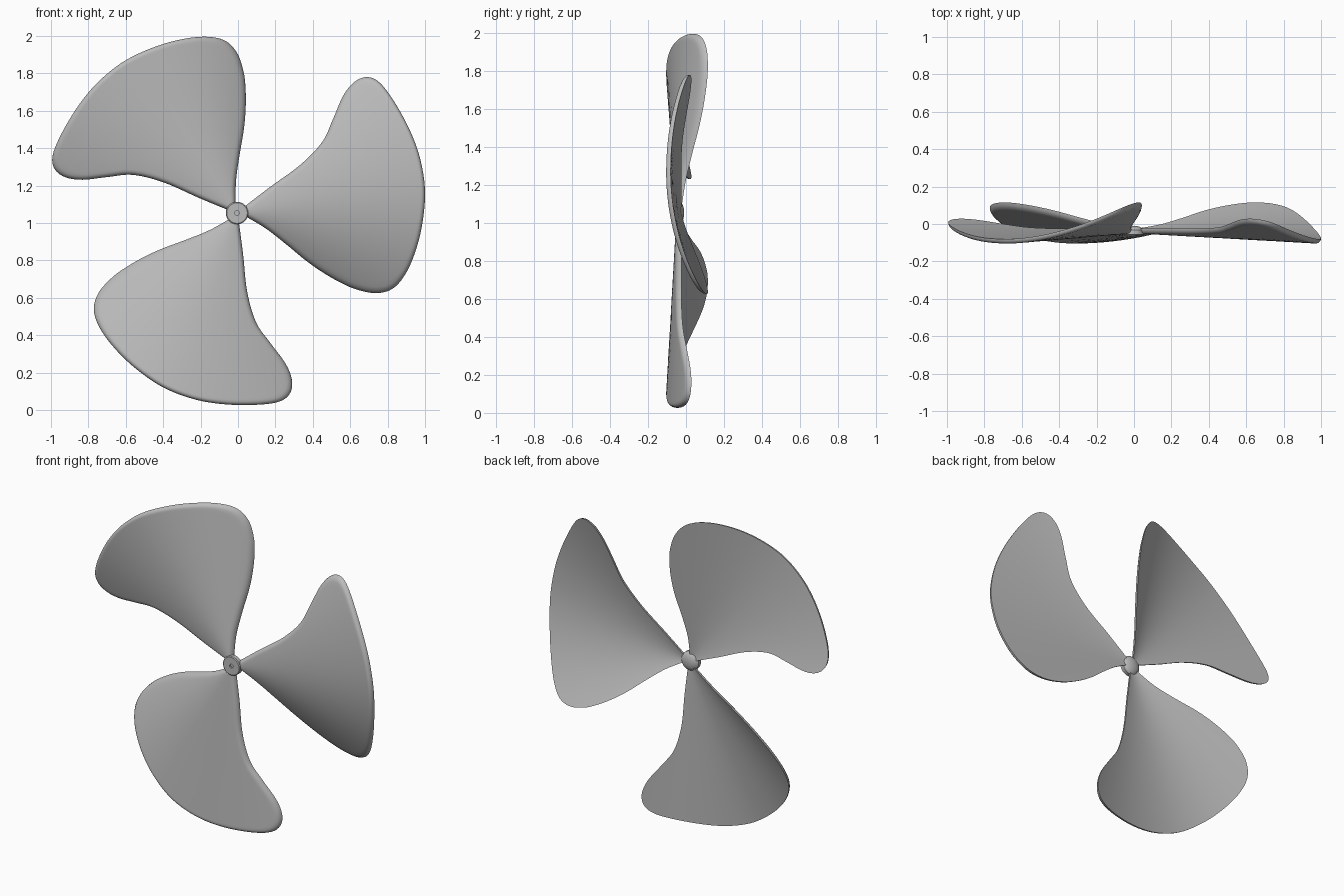
import bpy, bmesh, math
from mathutils import Matrix, Vector

cube = bpy.data.objects.get("Cube")
if cube:
    bpy.data.objects.remove(cube, do_unlink=True)

CENTRE = Vector((-0.005, 0, 1.053))
ROOT_Y = -0.037      # depth of the blade root
THICK = 0.025
SUBSTEPS = 7         # samples per outline span
ACROSS = 28          # faces across the blade

grey = bpy.data.materials.new("light_grey_metal")
grey.use_nodes = True
colour = (0.5, 0.5, 0.5, 1)
grey.diffuse_color = colour
grey.node_tree.nodes["Principled BSDF"].inputs["Base Color"].default_value = colour

# Blade outline: one edge out to the rim, then the other edge back to the root
leading = [(.04, .035), (.176, .139), (.337, .257), (.455, .38), (.513, .503),
           (.567, .626), (.626, .7), (.695, .727), (.765, .695), (.845, .588),
           (.925, .44), (.979, .29), (1.005, .118)]
trailing = [(.04, -.015), (.15, -.08), (.26, -.165), (.364, -.251), (.45, -.312),
            (.54, -.365), (.631, -.406), (.738, -.428), (.829, -.406), (.898, -.33),
            (.952, -.21), (.99, -.06)]


def smooth_path(points, steps):
    """Catmull-Rom curve through the points."""
    pts = [Vector(p) for p in points]
    out = []
    for i in range(len(pts) - 1):
        a, b, c, d = (pts[max(0, min(len(pts) - 1, i + k))] for k in (-1, 0, 1, 2))
        for s in range(steps):
            t = s / steps
            out.append(b + (c - a) * t / 2 + (a * 2 - b * 5 + c * 4 - d) * t * t / 2
                       + (b * 3 - a - c * 3 + d) * t ** 3 / 2)
    return out + [pts[-1]]


def depth(p):
    """Twisted blade surface: straight along each radius, curved around the hub."""
    turn = math.degrees(math.atan2(p.y, p.x)) - 12
    bend = 0.00012 if turn < 0 else 0.000085
    return ROOT_Y + p.length * (bend * turn * turn - 0.055)


def edge_distance(p, path):
    best = 1.0
    for a, b in zip(path, path[1:]):
        ab = b - a
        t = max(0, min(1, (p - a).dot(ab) / ab.length_squared))
        best = min(best, (p - a - ab * t).length)
    return best


def finish(bm, name):
    bmesh.ops.remove_doubles(bm, verts=bm.verts, dist=0.00001)
    bmesh.ops.recalc_face_normals(bm, faces=bm.faces)
    mesh = bpy.data.meshes.new(name)
    bm.to_mesh(mesh)
    bm.free()
    mesh.materials.append(grey)
    return mesh


def place(mesh, name, angle=0):
    ob = bpy.data.objects.new(name, mesh)
    ob.location = CENTRE
    ob.rotation_euler.y = angle
    bpy.context.collection.objects.link(ob)
    return ob


def smooth(ob, angle):
    bpy.ops.object.select_all(action="DESELECT")
    ob.select_set(True)
    bpy.context.view_layer.objects.active = ob
    bpy.ops.object.shade_smooth_by_angle(angle=math.radians(angle))


# Blade: flat back and a front that rounds over towards the rim
path = smooth_path(leading + trailing[::-1], SUBSTEPS)
rows = len(path) // 2
bm = bmesh.new()
front, back = [], []
for i in range(rows + 1):
    a, b = path[i], path[-1 - i]
    front.append([])
    back.append([])
    for j in range(ACROSS + 1):
        p = a.lerp(b, (1 - math.cos(math.pi * j / ACROSS)) / 2)
        inside = min(1, edge_distance(p, path) / 0.022)
        bulge = THICK * math.sqrt(max(0, 1 - (1 - inside) ** 2))
        y = depth(p) + THICK / 2
        front[i].append(bm.verts.new((p.x, y - bulge, p.y)))
        back[i].append(bm.verts.new((p.x, y, p.y)))
for grid in (front, back):
    for i in range(rows):
        for j in range(ACROSS):
            bm.faces.new((grid[i][j], grid[i + 1][j], grid[i + 1][j + 1], grid[i][j + 1]))
# Root end cap, hidden in the hub
for j in range(ACROSS):
    bm.faces.new((front[0][j], front[0][j + 1], back[0][j + 1], back[0][j]))
blade = finish(bm, "blade")
for k, name in enumerate(("left_blade", "top_blade", "bottom_blade")):
    ob = place(blade, name, -math.tau * k / 3)
    if k == 0:
        smooth(ob, 50)

# Hub: turned disc with a small bore in front and a dome behind
profile = [(0, -.05), (.012, -.05), (.012, -.06), (.055, -.06), (.06, -.056),
           (.06, -.032), (.052, -.023), (.036, -.015), (.018, -.011), (0, -.01)]
bm = bmesh.new()
verts = [bm.verts.new((r, y, 0)) for r, y in profile]
edges = [bm.edges.new(pair) for pair in zip(verts, verts[1:])]
bmesh.ops.spin(bm, geom=verts + edges, cent=(0, 0, 0), axis=(0, 1, 0),
               angle=math.tau, steps=32)
smooth(place(finish(bm, "hub"), "hub"), 35)
